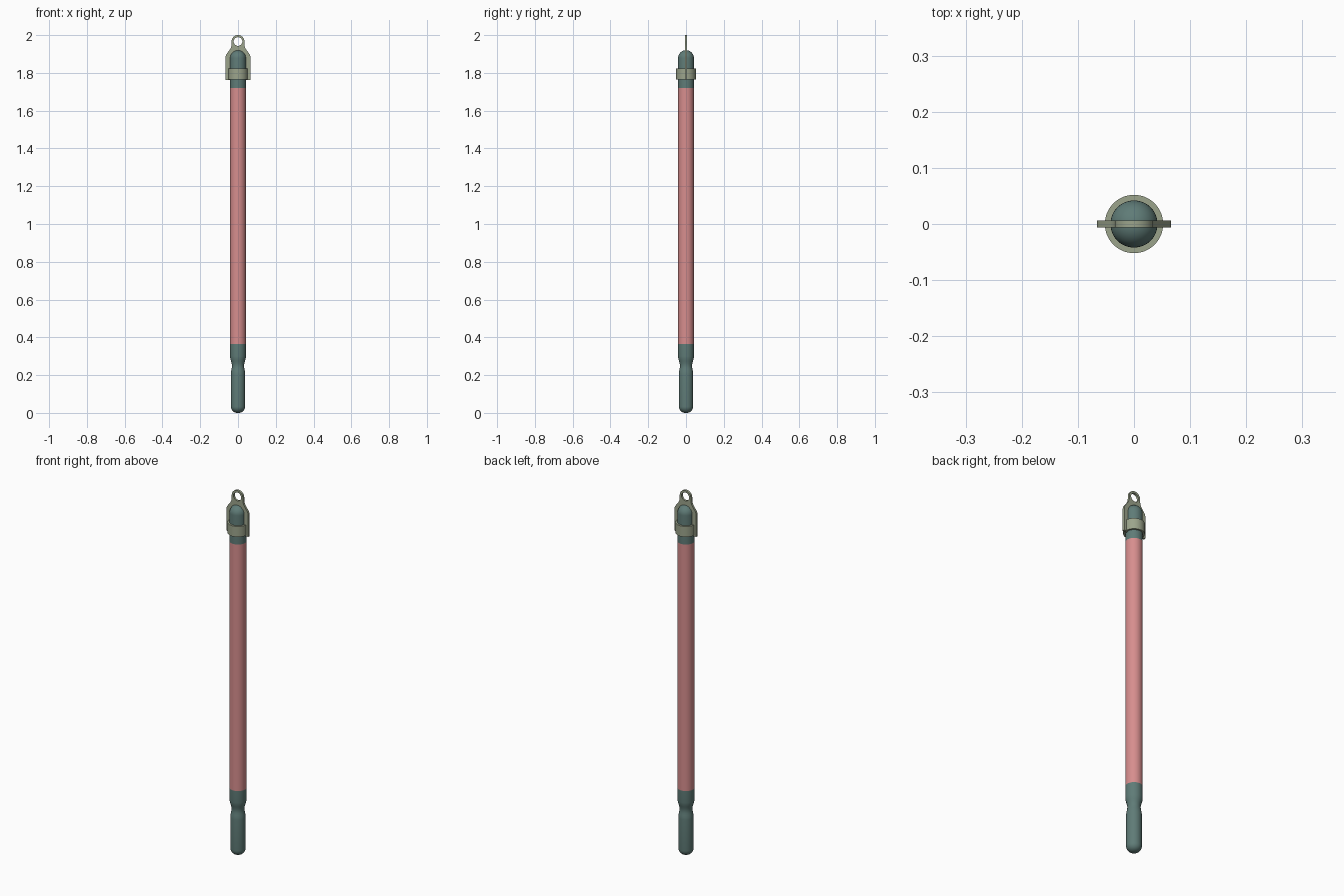
import bpy, math
from math import sin, cos, pi

if "Cube" in bpy.data.objects:
    bpy.data.objects.remove(bpy.data.objects["Cube"])


def material(name, rgb):
    m = bpy.data.materials.new(name)
    m.diffuse_color = (*rgb, 1)
    m.use_nodes = True
    m.node_tree.nodes["Principled BSDF"].inputs["Base Color"].default_value = m.diffuse_color
    return m


TEAL = material("dark_teal", (0.115, 0.20, 0.185))
PINK = material("pink", (0.68, 0.27, 0.27))
OLIVE = material("olive_grey", (0.33, 0.37, 0.26))


def finish(ob, mat):
    ob.data.materials.append(mat)
    bpy.ops.object.select_all(action='DESELECT')
    ob.select_set(True)
    bpy.context.view_layer.objects.active = ob
    bpy.ops.object.shade_smooth_by_angle(angle=math.radians(35))


def lathe(name, profile, mat, closed=False, n=48):
    """Spin an (r, z) profile round z; r = 0 points become poles."""
    verts, rings, faces = [], [], []
    for r, z in profile:
        count = 1 if r < 1e-6 else n
        rings.append([len(verts) + i % count for i in range(n)])
        verts += [(r * cos(2 * pi * i / n), r * sin(2 * pi * i / n), z) for i in range(count)]
    pairs = list(zip(rings, rings[1:])) + ([(rings[-1], rings[0])] if closed else [])
    for a, b in pairs:
        for i in range(n):
            j = (i + 1) % n
            faces.append(list(dict.fromkeys((a[i], a[j], b[j], b[i]))))
    me = bpy.data.meshes.new(name)
    me.from_pydata(verts, [], faces)
    ob = bpy.data.objects.new(name, me)
    bpy.context.collection.objects.link(ob)
    finish(ob, mat)


def arc(cx, cz, r, a0, a1, steps):
    return [(cx + r * cos(math.radians(a0 + (a1 - a0) * i / steps)),
             cz + r * sin(math.radians(a0 + (a1 - a0) * i / steps))) for i in range(steps + 1)]


R = 0.042

# Grip: rounded foot, narrow waist, flare up to the shaft
waist = [(0.038 - 0.006 * (0.5 - 0.5 * cos(pi * t / 4)), 0.205 + 0.045 * t / 4) for t in range(5)]
flare = [(0.032 + 0.010 * (0.5 - 0.5 * cos(pi * t / 4)), 0.25 + 0.05 * t / 4) for t in range(1, 5)]
lathe("grip", [(0, 0)] + arc(0.004, 0.034, 0.034, -90, 0, 8) + waist + flare
      + [(R, 0.365), (0, 0.365)], TEAL)

# Shaft
lathe("shaft", [(0, 0.365), (R, 0.365), (R, 1.72), (0, 1.72)], PINK)

# Domed end cap
lathe("end_cap", [(0, 1.72), (R, 1.72)] + arc(0, 1.878, R, 0, 90, 10), TEAL)

# Clamp collar
lathe("collar", [(R, 1.766), (0.052, 1.766), (0.052, 1.824), (R, 1.824)], OLIVE, closed=True)

# Flat hanger plate with eyelet, outlined on the right and mirrored
half = ([(0.066, 1.762), (0.066, 1.885), (0.062, 1.898), (0.042, 1.925), (0.036, 1.938), (0.034, 1.95)]
        + arc(0, 1.966, 0.034, 0, 90, 10))
outline = half + [(-x, z) for x, z in reversed(half[:-1])]
hole = arc(0, 1.966, 0.023, 0, 360, 32)[:-1]
cu = bpy.data.curves.new("hanger_plate", 'CURVE')
cu.dimensions, cu.fill_mode, cu.extrude = '2D', 'BOTH', 0.006
for pts in (outline, hole):
    s = cu.splines.new('POLY')
    s.points.add(len(pts) - 1)
    for p, (x, z) in zip(s.points, pts):
        p.co = (x, z, 0, 1)
    s.use_cyclic_u = True
plate = bpy.data.objects.new("hanger_plate", cu)
plate.rotation_euler.x = pi / 2
bpy.context.collection.objects.link(plate)
bpy.ops.object.select_all(action='DESELECT')
plate.select_set(True)
bpy.context.view_layer.objects.active = plate
bpy.ops.object.convert(target='MESH')
finish(bpy.context.view_layer.objects.active, OLIVE)
